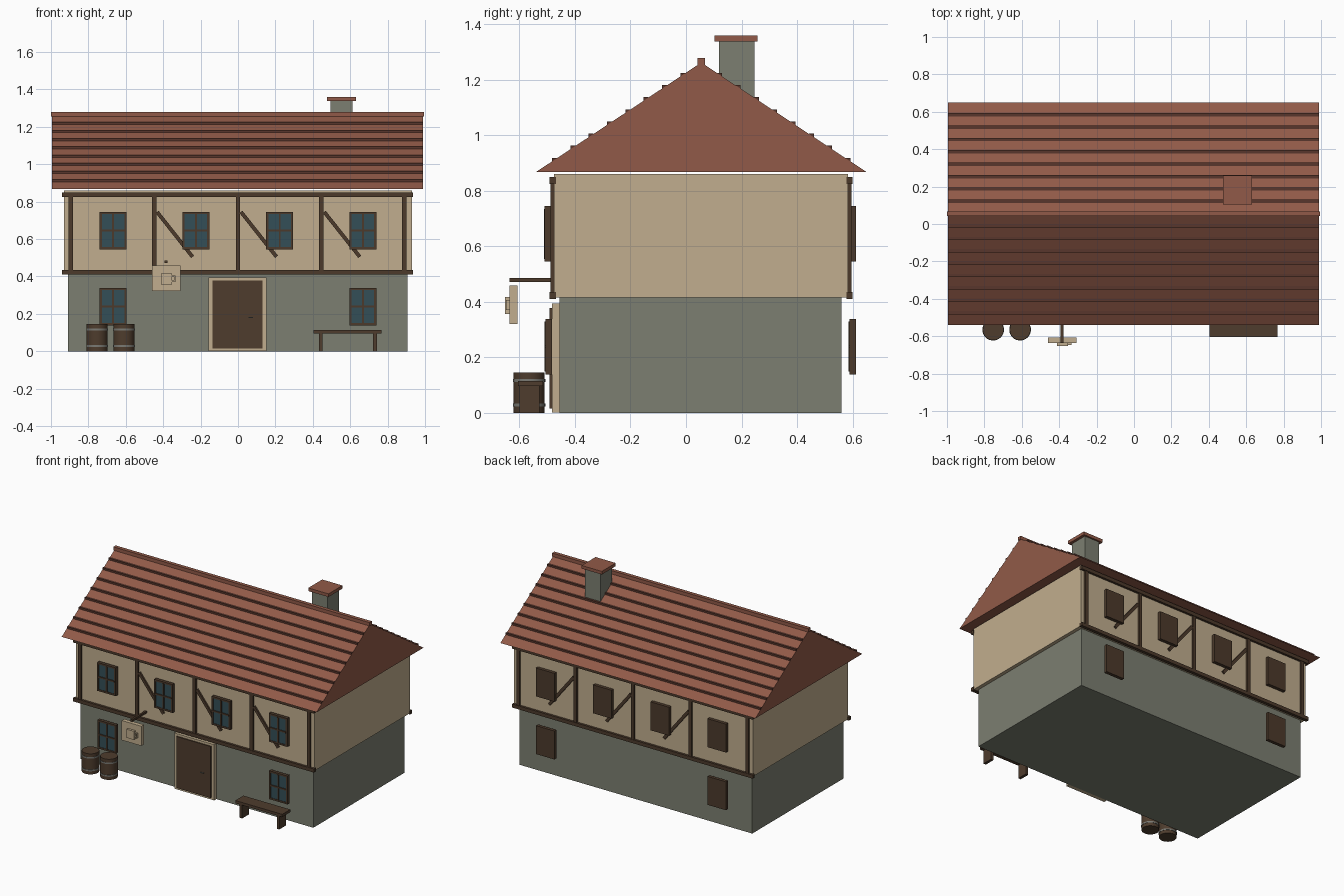
import bpy, bmesh, math

if "Cube" in bpy.data.objects:
    bpy.data.objects.remove(bpy.data.objects["Cube"])


def material(name, r, g, b):
    def lin(v):
        v /= 255
        return v / 12.92 if v <= 0.04045 else ((v + 0.055) / 1.055) ** 2.4
    m = bpy.data.materials.new(name)
    m.diffuse_color = (lin(r), lin(g), lin(b), 1)
    m.use_nodes = True
    m.node_tree.nodes["Principled BSDF"].inputs["Base Color"].default_value = m.diffuse_color
    return m


PLASTER = material("plaster", 193, 174, 142)
STONE = material("stone", 124, 127, 113)
TILE = material("roof_tile", 145, 90, 72)
TILE_DARK = material("dark_tile", 88, 54, 44)
TIMBER = material("timber", 76, 58, 43)
WOOD = material("dark_wood", 78, 60, 45)
GLASS = material("glass", 52, 78, 87)
METAL = material("metal", 122, 122, 116)


def finish(name, bm, mat):
    bmesh.ops.recalc_face_normals(bm, faces=bm.faces)
    me = bpy.data.meshes.new(name)
    bm.to_mesh(me)
    bm.free()
    me.materials.append(mat)
    ob = bpy.data.objects.new(name, me)
    bpy.context.collection.objects.link(ob)
    return ob


def box(name, x, y, z, mat):
    """Box from (min, max) pairs on each axis."""
    bm = bmesh.new()
    bmesh.ops.create_cube(bm, size=1)
    for v in bm.verts:
        for i, (a, b) in enumerate((x, y, z)):
            v.co[i] = (a + b) / 2 + v.co[i] * (b - a)
    return finish(name, bm, mat)


def lathe(name, x, y, z0, z1, r, mat):
    bm = bmesh.new()
    bmesh.ops.create_cone(bm, cap_ends=True, segments=32, radius1=r, radius2=r, depth=z1 - z0)
    bmesh.ops.translate(bm, verts=bm.verts, vec=(x, y, (z0 + z1) / 2))
    for f in bm.faces:
        f.smooth = len(f.verts) == 4
    ob = finish(name, bm, mat)
    for e in ob.data.edges:
        a, b = (ob.data.vertices[i].co.z for i in e.vertices)
        e.use_edge_sharp = abs(a - b) < 1e-5
    return ob


# Walls
box("ground_floor", (-.908, .905), (-.455, .56), (0, .416), STONE)
box("upper_floor", (-.93, .93), (-.475, .584), (.416, .86), PLASTER)

# Roof prism
RY, RZ, EAVE, HALF = .055, 1.262, .868, .595
bm = bmesh.new()
ends = [[bm.verts.new((x, y, z)) for y, z in
         ((RY - HALF, EAVE), (RY + HALF, EAVE), (RY, RZ))] for x in (-.995, .99)]
for tri in ends:
    bm.faces.new(tri)
for i in range(3):
    j = (i + 1) % 3
    bm.faces.new((ends[0][i], ends[0][j], ends[1][j], ends[1][i]))
finish("roof", bm, TILE)
box("roof_ridge", (-1, .995), (RY - .013, RY + .013), (1.254, 1.278), TILE)

# Tile courses on both slopes
for side in (-1, 1):
    for i in range(1, 9):
        y = RY + side * HALF * i / 9
        z = RZ - (RZ - EAVE) * i / 9
        box("tile_course", (-.995, .99), (y - .009, y + .009), (z - .006, z + .007), TILE_DARK)

# Chimney
box("chimney", (.495, .613), (.118, .246), (1.05, 1.34), STONE)
box("chimney_cap", (.475, .632), (.103, .258), (1.338, 1.36), TILE)

# Timber frame on front and back
POSTS = (-.893, -.449, 0, .445, .89)
for yc in (-.48, .589):
    for z in (.4225, .837):
        box("frame_beam", (-.94, .935), (yc - .011, yc + .011), (z - .0125, z + .0125), TIMBER)
    for x in POSTS:
        box("frame_post", (x - .012, x + .012), (yc - .008, yc + .008), (.43, .83), TIMBER)
    for x in POSTS[1:4]:
        brace = box("frame_brace", (-.01, .01), (-.006, .006), (-.153, .153), TIMBER)
        brace.location = (x + .111, yc, .625)
        brace.rotation_euler.y = math.atan2(-.19, .24)


# Windows: wooden slab, glass and glazing bars on the -y side
def window(x, y, z):
    w, h = .072, .1
    box("window_back", (x - w, x + w), (y + .012, y + .026), (z - h, z + h), TIMBER)
    box("window_glass", (x - w + .01, x + w - .01), (y + .006, y + .013),
        (z - h + .01, z + h - .01), GLASS)
    for s in (-1, 1):
        a, b = sorted((x + s * w, x + s * (w - .012)))
        box("window_jamb", (a, b), (y + .003, y + .013), (z - h, z + h), TIMBER)
        a, b = sorted((z + s * h, z + s * (h - .012)))
        box("window_rail", (x - w, x + w), (y + .003, y + .013), (a, b), TIMBER)
    box("window_bar_upright", (x - .005, x + .005), (y, y + .012), (z - h + .01, z + h - .01), TIMBER)
    box("window_bar_cross", (x - w + .01, x + w - .01), (y, y + .012), (z - .005, z + .005), TIMBER)


for x in (-.668, -.225, .223, .668):
    window(x, -.512, .645)
    window(x, .586, .645)
for x in (-.668, .668):
    window(x, -.509, .239)
    window(x, .586, .239)

# Door
box("door_surround", (-.158, .153), (-.483, -.45), (.002, .394), PLASTER)
box("door", (-.136, .131), (-.491, -.47), (.016, .378), WOOD)
box("door_handle", (.056, .08), (-.501, -.497), (.177, .182), METAL)
box("door_handle_stem", (.074, .08), (-.499, -.488), (.177, .182), METAL)

# Hanging sign with mug
box("sign_arm", (-.392, -.378), (-.636, -.47), (.471, .486), TIMBER)
box("sign_board", (-.46, -.308), (-.636, -.607), (.321, .459), PLASTER)
box("mug", (-.412, -.354), (-.652, -.63), (.357, .417), PLASTER)
box("mug_handle_side", (-.342, -.335), (-.648, -.634), (.371, .406), PLASTER)
for z in (.371, .399):
    box("mug_handle_bar", (-.356, -.335), (-.648, -.634), (z, z + .007), PLASTER)

# Barrels
for x in (-.753, -.609):
    lathe("barrel", x, -.565, 0, .145, .056, WOOD)
    for z in (.028, .117):
        lathe("barrel_hoop", x, -.565, z - .005, z + .005, .058, METAL)

# Bench
box("bench_seat", (.403, .768), (-.605, -.515), (.096, .115), WOOD)
for x in (.443, .732):
    box("bench_leg", (x - .01, x + .01), (-.6, -.527), (0, .098), WOOD)
